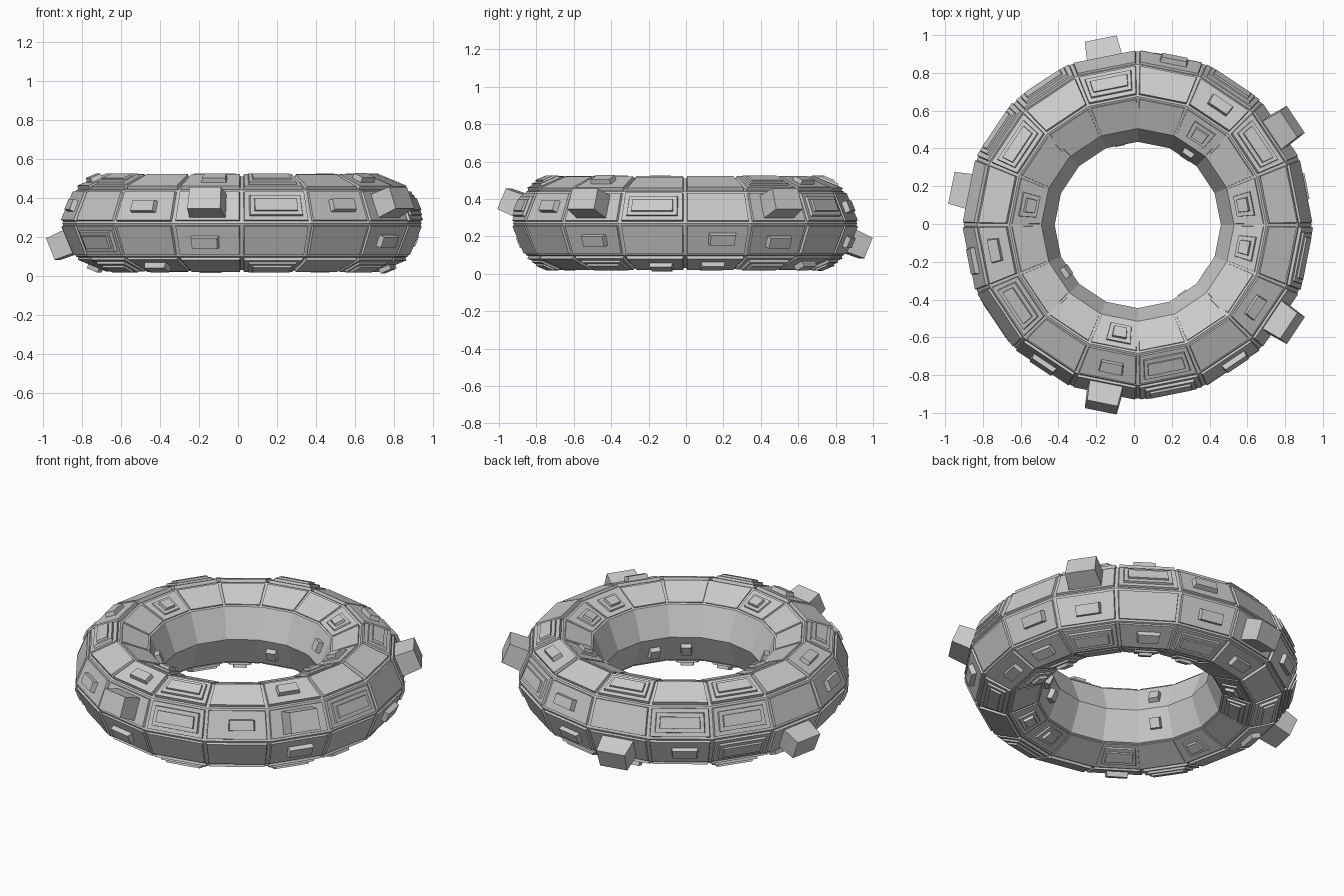
import bpy, bmesh, math, random
from mathutils import Vector

if "Cube" in bpy.data.objects:
    bpy.data.objects.remove(bpy.data.objects["Cube"])

random.seed(4)
NMAJ, NMIN, R, r = 16, 8, 0.68, 0.24
CENTRE = Vector((0.02, -0.005, 0.27))


def ring_point(i, j):
    a, b = i * math.tau / NMAJ, j * math.tau / NMIN
    d = R + r * math.cos(b)
    return CENTRE + Vector((d * math.cos(a), d * math.sin(a), r * math.sin(b)))


def on_face(i, j, u, v, h):
    """Point at u (round the ring), v (round the tube), h above hull face."""
    p00, p10 = ring_point(i, j), ring_point(i + 1, j)
    p01, p11 = ring_point(i, j + 1), ring_point(i + 1, j + 1)
    n = (p11 - p00).cross(p01 - p10).normalized()
    return p00.lerp(p10, u).lerp(p01.lerp(p11, u), v) + n * h


def block(bm, i, j, u, v, du, dv, h0, h1, taper=0.06):
    """Tapered block standing on a hull face, half sizes du, dv."""
    loops = []
    for h, k in ((h0, 1), (h1, 1 - taper)):
        loops.append([bm.verts.new(on_face(i, j, u + su * du * k, v + sv * dv * k, h))
                      for su, sv in ((-1, -1), (1, -1), (1, 1), (-1, 1))])
    lo, hi = loops
    bm.faces.new(lo[::-1])
    bm.faces.new(hi)
    for k in range(4):
        m = (k + 1) % 4
        bm.faces.new((lo[k], lo[m], hi[m], hi[k]))


def finish(bm, name):
    bmesh.ops.recalc_face_normals(bm, faces=bm.faces)
    me = bpy.data.meshes.new(name)
    bm.to_mesh(me)
    bm.free()
    bpy.context.collection.objects.link(bpy.data.objects.new(name, me))


# Hull: sixteen by eight faceted ring
bm = bmesh.new()
grid = [[bm.verts.new(ring_point(i, j)) for j in range(NMIN)] for i in range(NMAJ)]
for i in range(NMAJ):
    for j in range(NMIN):
        a, b = (i + 1) % NMAJ, (j + 1) % NMIN
        bm.faces.new((grid[i][j], grid[a][j], grid[a][b], grid[i][b]))
finish(bm, "ring_hull")

# Rows round the tube: 0 upper outer, 1 top outer, 2 top inner, 3-4 inner wall,
# 5 bottom inner, 6 bottom outer, 7 lower outer
LONG = {0: (2, 5, 6, 12, 15), 1: (1, 4, 6, 9, 12), 5: (6, 10),
        6: (1, 3, 6, 9, 12, 14), 7: (6, 9)}
SMALL = {0: (3, 8, 10, 13), 1: (2, 8, 11, 14), 2: (0, 2, 7, 11, 15),
         3: (2, 9), 4: (4, 9, 13, 14), 5: (0, 2, 3, 5, 8, 12, 13, 15),
         6: (0, 2, 4, 7, 10, 15), 7: (0, 1, 3, 5, 11, 14)}
BLOCKS = {0: (1, 11, 14), 7: (4, 7)}

# Thin plates over the faces
PLATE = [0.014, 0.018, 0.006, 0.002, 0.002, 0.006, 0.014, 0.012]
bm = bmesh.new()
for j, h in enumerate(PLATE):
    if j in (3, 4):
        continue
    for i in range(NMAJ):
        block(bm, i, j, 0.5, 0.5, 0.475, 0.44, -0.005, h * random.uniform(0.8, 1.2), 0.02)
finish(bm, "hull_plates")

# Long stepped panels
bm = bmesh.new()
for j, row in LONG.items():
    for i in row:
        h = PLATE[j]
        block(bm, i, j, 0.5, 0.5, 0.41, 0.32, -0.005, h + 0.013)
        block(bm, i, j, 0.5, 0.5, 0.34, 0.19, 0, h + 0.024)
finish(bm, "long_panels")

# Small raised boxes
bm = bmesh.new()
for j, row in SMALL.items():
    for i in row:
        h = PLATE[j]
        u, v = random.uniform(0.44, 0.58), random.uniform(0.45, 0.55)
        if j in (2, 5):
            block(bm, i, j, u, v, 0.27, 0.29, -0.005, h + 0.01)
        w = 0.17 if j in (2, 3, 4, 5) else 0.22
        block(bm, i, j, u, v, w, 0.18, -0.005, h + 0.027, 0.12)
finish(bm, "small_boxes")

# Large outer blocks
bm = bmesh.new()
for j, row in BLOCKS.items():
    for i in row:
        block(bm, i, j, 0.5, 0.5, 0.27, 0.36, -0.01, 0.125, 0.1)
finish(bm, "outer_blocks")
